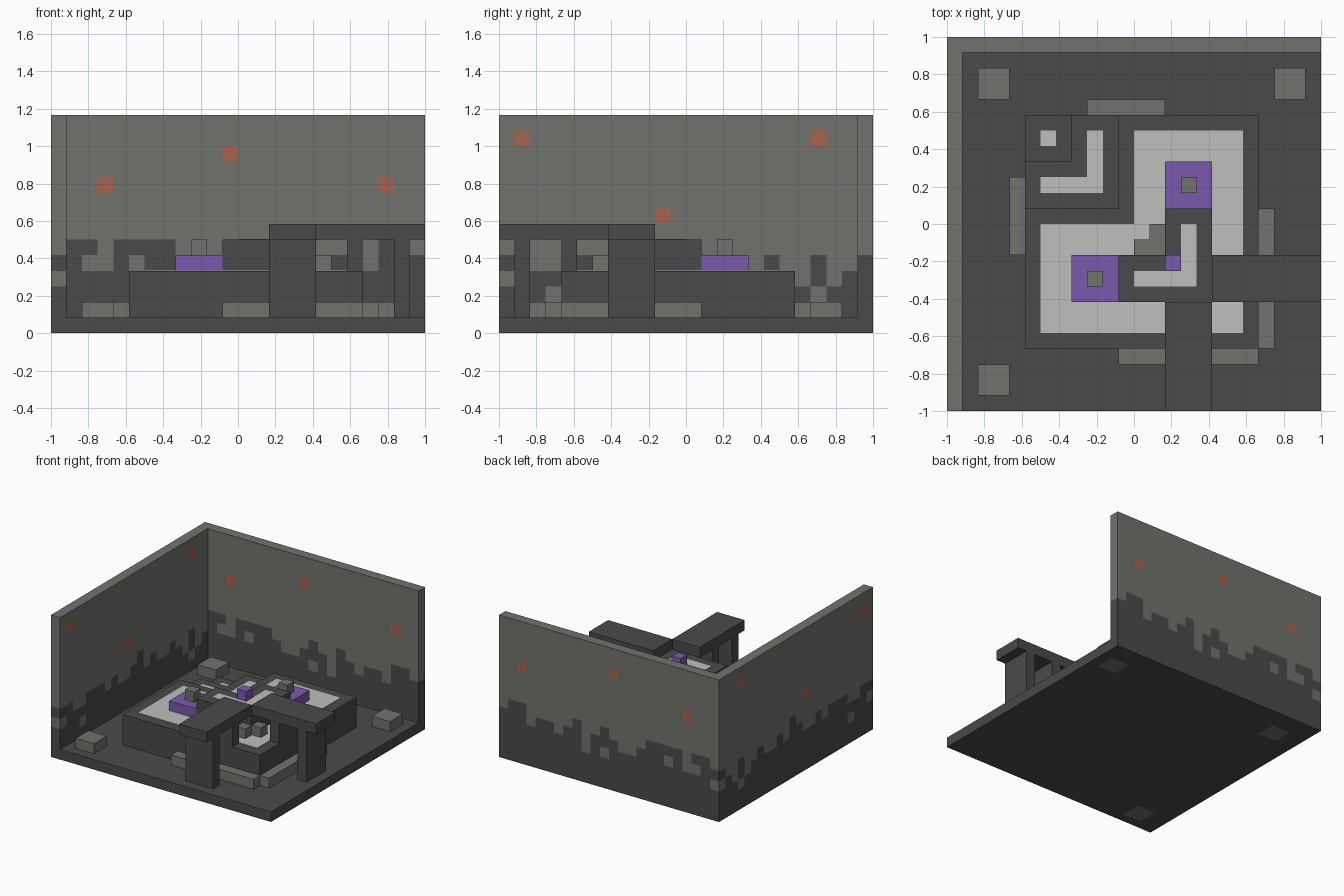
import bpy, bmesh
from math import floor
from mathutils import Vector

cube = bpy.data.objects.get("Cube")
if cube:
    bpy.data.objects.remove(cube)

U = 1 / 12  # one block


def material(name, rgb):
    m = bpy.data.materials.new(name)
    m.use_nodes = True
    col = (*rgb, 1)
    m.diffuse_color = col
    bsdf = m.node_tree.nodes["Principled BSDF"]
    bsdf.inputs["Base Color"].default_value = col
    bsdf.inputs["Roughness"].default_value = 0.9
    return m


DARK = material("dark_stone", (0.068, 0.068, 0.068))
GRAY = material("grey_stone", (0.165, 0.166, 0.152))
WHITE = material("pale_inlay", (0.52, 0.52, 0.51))
PURPLE = material("purple_stone", (0.195, 0.102, 0.405))
ORANGE = material("rust_stud", (0.39, 0.122, 0.072))


def add_box(bm, x0, x1, y0, y1, z0, z1):
    """Add a box given in blocks."""
    verts = bmesh.ops.create_cube(bm, size=1)["verts"]
    for v in verts:
        v.co = Vector((x1 if v.co.x > 0 else x0, y1 if v.co.y > 0 else y0,
                       z1 if v.co.z > 0 else z0)) * U


def finish(name, bm, mats):
    mesh = bpy.data.meshes.new(name)
    bm.to_mesh(mesh)
    bm.free()
    for m in mats:
        mesh.materials.append(m)
    ob = bpy.data.objects.new(name, mesh)
    bpy.context.collection.objects.link(ob)
    return ob


def boxes(name, mat, *dims):
    bm = bmesh.new()
    for d in dims:
        add_box(bm, *d)
    return finish(name, bm, [mat])


def wall(name, axis, dims, heights, holes, studs):
    """Wall cut into block cells, dark below a ragged line, with studs."""
    bm = bmesh.new()
    add_box(bm, *dims)
    for ax, lo, hi in ((axis, -11, 12), (2, 1, 14)):
        normal = Vector((0, 0, 0))
        normal[ax] = 1
        for i in range(lo, hi):
            bmesh.ops.bisect_plane(bm, geom=bm.verts[:] + bm.edges[:] + bm.faces[:],
                                   plane_co=normal * (i * U), plane_no=normal)
    for f in bm.faces:
        c = f.calc_center_median() / U
        a = max(-12, min(11, floor(c[axis] + 0.001)))
        z = min(13, floor(c.z + 0.001))
        dark = z < int(heights[a + 12]) and (a, z) not in holes
        f.material_index = 2 if (a, z) in studs else (0 if dark else 1)
    return finish(name, bm, [DARK, GRAY, ORANGE])


# Floor and the two tall walls
boxes("floor", DARK, (-11, 12, -12, 11, 0.01, 1))
wall("back_wall", 0, (-12, 12, 11, 12, 0, 14), "566466665445654654554665",
     {(-10, 4), (-7, 4), (-12, 3), (-1, 5), (2, 3), (0, 3)},
     {(-9, 9), (-1, 11), (9, 9)})
wall("left_wall", 1, (-12, -11, -12, 11, 0, 14), "554455545445645445435345",
     {(-12, 3), (-9, 2), (8, 2)},
     {(-11, 12), (-2, 7), (8, 12)})

# Corner stones reach through the floor
boxes("corner_stones", GRAY, (-10, -8, -11, -9, 0, 2), (-10, -8, 8, 10, 0, 2),
      (9, 11, 8, 10, 0, 2))

# Platform with a stepped hollow in one quarter
boxes("platform", DARK, (-7, 8, -8, 1, 1, 4), (-1, 8, 1, 7, 1, 4))
boxes("lower_tier", DARK, (-7, -1, 1, 4, 1, 3), (-4, -1, 4, 7, 1, 3))
boxes("lowest_tier", DARK, (-7, -4, 4, 7, 1, 2))
boxes("upper_tier", DARK, (-1, 5, -5, -2, 4, 6), (2, 5, -2, 1, 4, 6))

# Steps around the platform
boxes("side_steps", GRAY, (-1, 8, -9, -8, 1, 2), (8, 9, -8, 1, 1, 2),
      (-8, -7, -2, 3, 1, 2), (-3, 2, 7, 8, 1, 2))

# Pale inlays, one thin plate per tier
T = 0.05
boxes("platform_inlay", WHITE, (-6, 7, -7, 0, 4, 4 + T), (0, 7, 0, 6, 4, 4 + T))
boxes("lower_inlay", WHITE, (-6, -2, 2, 3, 3, 3 + T), (-3, -2, 3, 6, 3, 3 + T))
boxes("lowest_inlay", WHITE, (-6, -5, 5, 6, 2, 2 + T))
boxes("upper_inlay", WHITE, (0, 4, -4, -3, 6, 6 + T), (3, 4, -3, 0, 6, 6 + T))

# Small stair blocks at the inner and outer corners
boxes("inner_steps", GRAY, (0, 2, -2, -1, 4, 5), (1, 2, -1, 0, 4, 5))
boxes("outer_steps", GRAY, (4, 5, -6, -5, 4, 5), (5, 6, -5, -4, 4, 5))

# Purple pedestals with stone studs
for name, x, y in (("front", -4, -5), ("rear", 2, 1)):
    boxes(name + "_pedestal", PURPLE, (x, x + 3, y, y + 3, 4, 5))
    boxes(name + "_pedestal_stud", GRAY, (x + 1, x + 2, y + 1, y + 2, 5, 6))
boxes("centre_stone", PURPLE, (2, 3, -3, -2, 6, 7))

# Two bridges, each on an outer and an inner pillar
boxes("front_bridge", DARK, (2, 5, -12, -5, 6, 7))
boxes("front_bridge_pillars", DARK, (2, 5, -11, -10, 1, 6), (2, 5, -8, -7, 4, 6))
boxes("left_bridge", DARK, (5, 12, -5, -2, 6, 7))
boxes("left_bridge_pillars", DARK, (10, 11, -5, -2, 1, 6), (7, 8, -5, -2, 4, 6))
